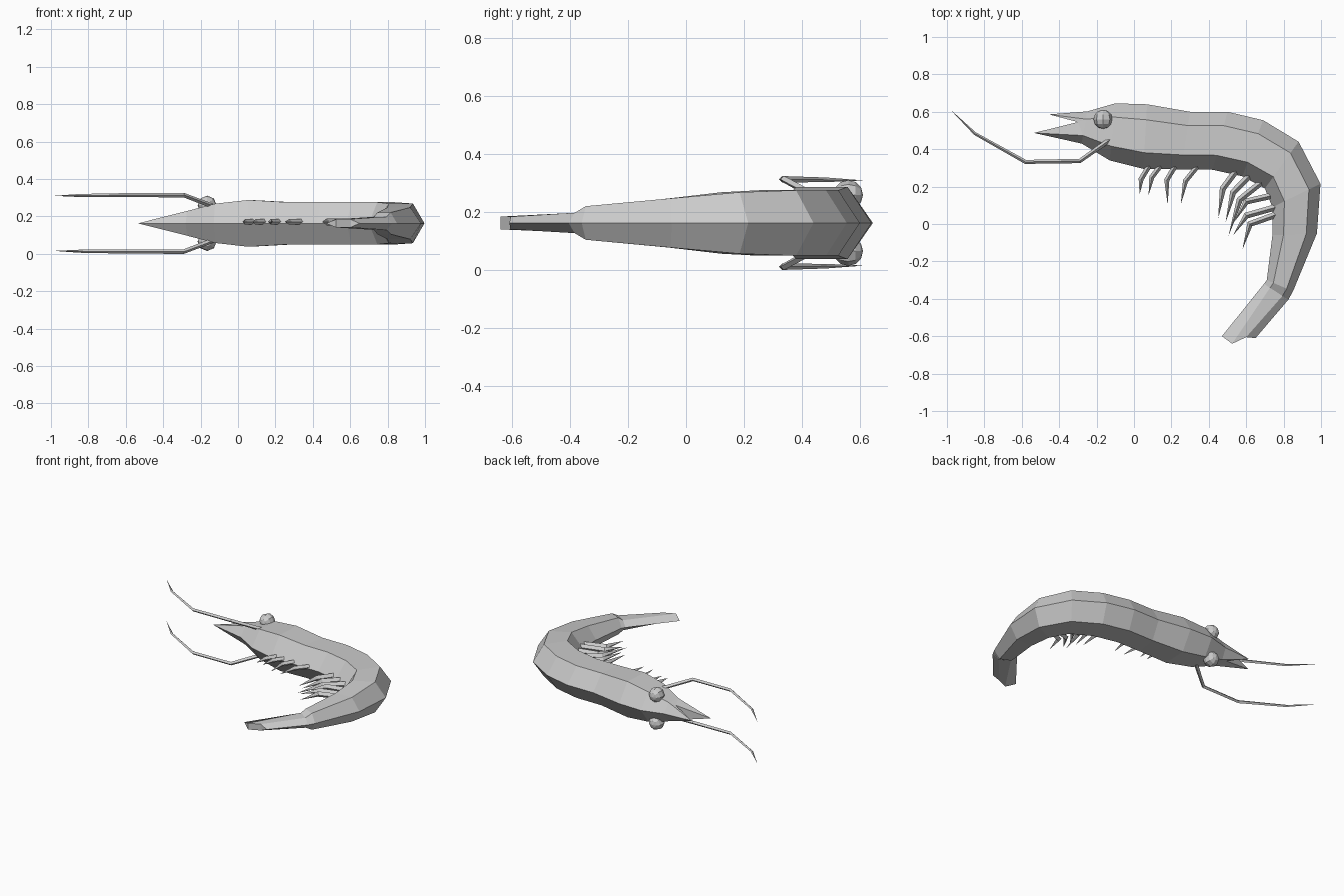
import bpy, bmesh
from mathutils import Vector

if "Cube" in bpy.data.objects:
    bpy.data.objects.remove(bpy.data.objects["Cube"])

MID = 0.163  # mirror plane of the animal lying on its side


def make_object(name, verts, faces):
    bm = bmesh.new()
    vs = [bm.verts.new(v) for v in verts]
    for f in faces:
        bm.faces.new([vs[i] for i in f])
    bmesh.ops.recalc_face_normals(bm, faces=bm.faces)
    mesh = bpy.data.meshes.new(name)
    bm.to_mesh(mesh)
    bm.free()
    ob = bpy.data.objects.new(name, mesh)
    bpy.context.collection.objects.link(ob)
    return ob


def hexagon(d, u, l, v, h):
    """Ring: back ridge, upper side pair, lower side pair, belly ridge."""
    return [(*d, MID), (*u, MID + h), (*l, MID + h),
            (*v, MID), (*l, MID - h), (*u, MID - h)]


def limb(name, path, radii, flat=1.0):
    """Four-sided tapered tube in a nearly flat plane, ending in a point."""
    pts = [Vector(p) for p in path]
    verts, faces = [], []
    up = Vector((0, 0, 1))
    for i, p in enumerate(pts[:-1]):
        t = (pts[i + 1] - pts[max(i - 1, 0)]).normalized()
        s = up.cross(t).normalized()
        n = t.cross(s)
        r = radii[i]
        verts += [p + s * r, p + n * r * flat, p - s * r, p - n * r * flat]
    verts.append(pts[-1])
    rings, tip = len(pts) - 1, len(verts) - 1
    for i in range(rings - 1):
        for k in range(4):
            a, b = i * 4 + k, i * 4 + (k + 1) % 4
            faces.append((a, b, b + 4, a + 4))
    for k in range(4):
        faces.append(((rings - 1) * 4 + k, (rings - 1) * 4 + (k + 1) % 4, tip))
    faces.append((0, 1, 2, 3))
    return make_object(name, verts, faces)


# Body: back point, belly point, half width
sections = [
    ((-0.25, 0.602), (-0.28, 0.43), 0.066),
    ((-0.10, 0.645), (-0.13, 0.34), 0.105),
    ((0.07, 0.64), (0.05, 0.295), 0.125),
    ((0.30, 0.60), (0.25, 0.292), 0.113),
    ((0.50, 0.60), (0.42, 0.29), 0.113),
    ((0.69, 0.555), (0.58, 0.255), 0.113),
    ((0.88, 0.44), (0.70, 0.19), 0.113),
    ((0.997, 0.215), (0.74, 0.09), 0.106),
    ((0.978, -0.05), (0.74, -0.06), 0.085),
    ((0.85, -0.36), (0.71, -0.30), 0.058),
    ((0.825, -0.405), (0.695, -0.32), 0.035),
]
verts, faces = [], []
for d, v, h in sections:
    d, v = Vector(d), Vector(v)
    verts += hexagon(d, d.lerp(v, 0.24), d.lerp(v, 0.75), v, h)
# Tail end
verts += hexagon((0.65, -0.61), (0.60, -0.605), (0.525, -0.64), (0.47, -0.60), 0.022)
count = len(verts) // 6
for i in range(count - 1):
    for k in range(6):
        a, b = i * 6 + k, i * 6 + (k + 1) % 6
        faces.append((a, b, b + 6, a + 6))
e = (count - 1) * 6
faces += [(e, e + 1, e + 5), (e + 1, e + 2, e + 4, e + 5), (e + 2, e + 3, e + 4)]

# Pointed head: two spikes sharing a notch
n = len(verts)
verts += [(-0.30, 0.545, MID + 0.052), (-0.30, 0.545, MID - 0.052),
          (-0.455, 0.586, MID), (-0.535, 0.487, MID)]
np_, nm, up_tip, low_tip = n, n + 1, n + 2, n + 3
for loop, tip in (([0, 1, np_, nm, 5], up_tip), ([3, 4, nm, np_, 2], low_tip)):
    for k in range(5):
        faces.append((loop[k], loop[(k + 1) % 5], tip))
faces += [(1, 2, np_), (5, nm, 4)]
make_object("body", verts, faces)

# Eyes and antennae on both sides
for side, tag in ((1, "upper"), (-1, "lower")):
    bpy.ops.mesh.primitive_uv_sphere_add(
        segments=8, ring_count=6, radius=0.051,
        location=(-0.165, 0.56, MID + side * 0.097), rotation=(1.5708, 0, 0))
    bpy.context.object.name = tag + "_eye"
    path = [(-0.13, 0.45, 0.09), (-0.29, 0.337, 0.151), (-0.58, 0.332, 0.151),
            (-0.85, 0.483, 0.149), (-0.985, 0.615, 0.147)]
    limb(tag + "_antenna", [(x, y, MID + side * z) for x, y, z in path],
         [0.013, 0.012, 0.011, 0.008])

# Legs: base, knee, tip
legs = [
    ((0.08, 0.31), (0.038, 0.24), (0.03, 0.16)),
    ((0.14, 0.31), (0.095, 0.25), (0.078, 0.155)),
    ((0.22, 0.31), (0.175, 0.235), (0.18, 0.105)),
    ((0.34, 0.31), (0.275, 0.23), (0.25, 0.105)),
    ((0.55, 0.29), (0.475, 0.19), (0.45, 0.03)),
    ((0.62, 0.26), (0.53, 0.17), (0.49, 0.01)),
    ((0.69, 0.23), (0.565, 0.13), (0.505, -0.065)),
    ((0.73, 0.15), (0.60, 0.12), (0.535, 0.01)),
    ((0.76, 0.09), (0.60, 0.045), (0.53, -0.06)),
    ((0.76, 0.05), (0.62, 0.0), (0.58, -0.135)),
]
for i, pts in enumerate(legs):
    r = 0.014 if i < 4 else 0.017
    limb(f"leg_{i + 1}", [(x, y, MID + 0.008) for x, y in pts], [r, r], 1.1)
